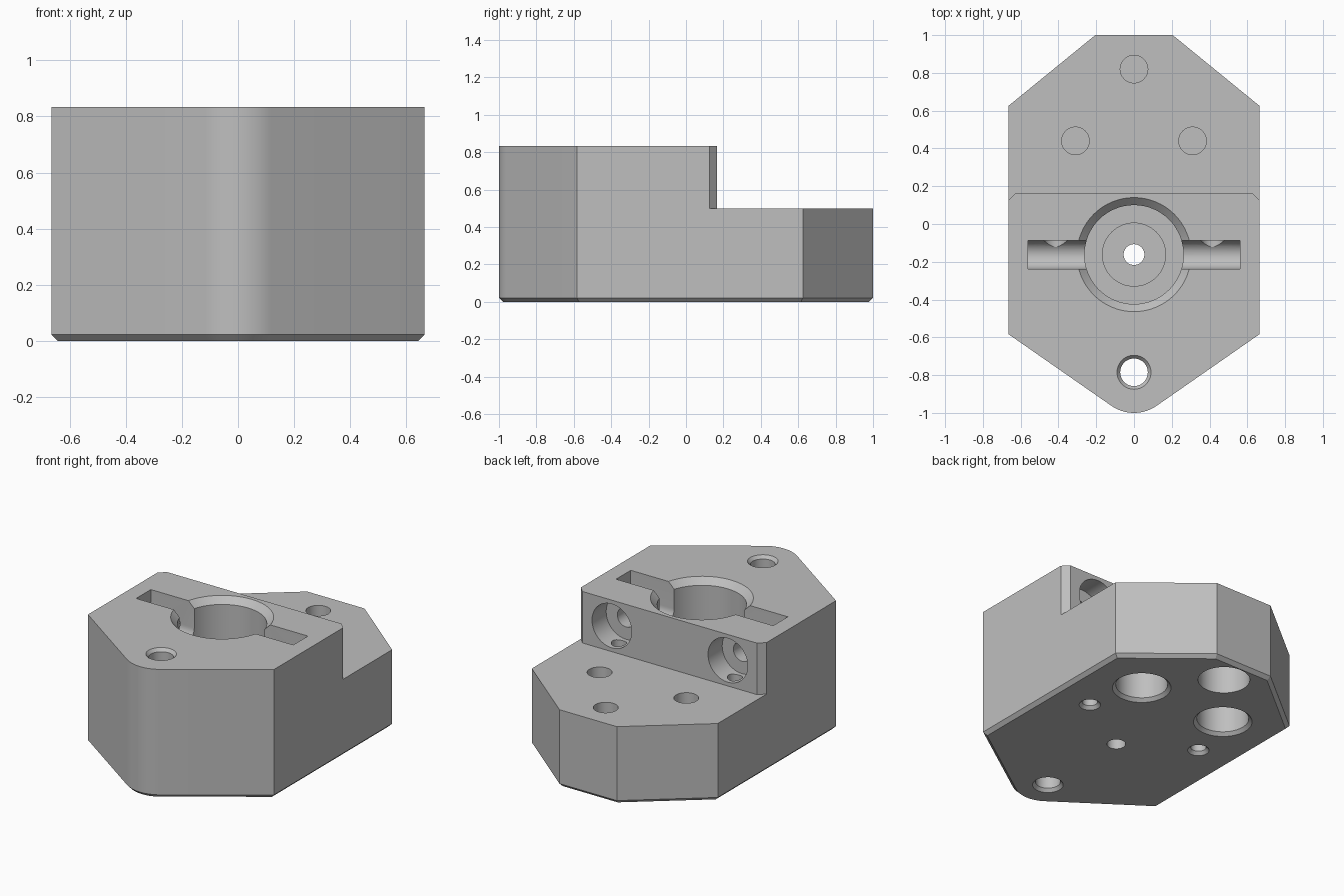
import bpy, bmesh
from math import sin, cos, pi, radians
from mathutils import Matrix

cube = bpy.data.objects.get("Cube")
if cube:
    bpy.data.objects.remove(cube)

grey = bpy.data.materials.new("plain grey")
grey.use_nodes = True
grey.diffuse_color = (0.52, 0.52, 0.52, 1)
grey.node_tree.nodes["Principled BSDF"].inputs["Base Color"].default_value = grey.diffuse_color

TOP, STEP, WALL = 0.833, 0.5, 0.165
SCREW_Z = (TOP + STEP) / 2
OVER = 0.1  # how far cutters stick out of the block


def make_object(name, bm, matrix):
    bmesh.ops.recalc_face_normals(bm, faces=bm.faces)
    mesh = bpy.data.meshes.new(name)
    bm.to_mesh(mesh)
    bm.free()
    mesh.materials.append(grey)
    mesh.transform(matrix)
    obj = bpy.data.objects.new(name, mesh)
    bpy.context.collection.objects.link(obj)
    return obj


def prism(name, outline, low, high, matrix=Matrix(), chamfer=0):
    bm = bmesh.new()
    base = bm.faces.new([bm.verts.new((x, y, low)) for x, y in outline])
    moved = bmesh.ops.extrude_face_region(bm, geom=[base], use_keep_orig=True)["geom"]
    bmesh.ops.translate(bm, vec=(0, 0, high - low),
                        verts=[g for g in moved if isinstance(g, bmesh.types.BMVert)])
    bmesh.ops.recalc_face_normals(bm, faces=bm.faces)
    if chamfer:
        bmesh.ops.bevel(bm, geom=list(base.edges), offset=chamfer,
                        segments=1, affect='EDGES')
    return make_object(name, bm, matrix)


def turned(name, profile, matrix, sides=64):
    """Solid of revolution about local z from (radius, height) points."""
    bm = bmesh.new()
    rings = [[bm.verts.new((r * cos(2 * pi * i / sides), r * sin(2 * pi * i / sides), z))
              for i in range(sides)] for r, z in profile]
    for a, b in zip(rings, rings[1:]):
        for i in range(sides):
            j = (i + 1) % sides
            bm.faces.new((a[i], a[j], b[j], b[i]))
    bm.faces.new(rings[0])
    bm.faces.new(rings[-1])
    return make_object(name, bm, matrix)


def at(x, y, z=0):
    return Matrix.Translation((x, y, z))


# Block: pointed front with a rounded nose, tapered back, chamfered foot
nose_y, nose_r = -0.79, 0.21
nose = [(nose_r * sin(radians(a)), nose_y - nose_r * cos(radians(a)))
        for a in [-34.4 + 68.8 * i / 16 for i in range(17)]]
outline = nose + [(0.665, -0.583), (0.665, 0.625), (0.205, 1), (-0.205, 1),
                  (-0.665, 0.625), (-0.665, -0.583)]
block = prism("mounting_block", outline, 0, TOP, chamfer=0.022)

cutters = []

# Rear step, leaving chamfered corners on the raised wall
cutters.append(prism("step_cutter", [(-0.7, WALL - 0.075), (-0.625, WALL), (0.625, WALL),
                                     (0.7, WALL - 0.075), (0.7, 1.1), (-0.7, 1.1)], STEP, 1))

# Central bore with chamfered rim, recessed floor and drain hole
cutters.append(turned("bore_cutter", [
    (0.055, -OVER), (0.055, 0.17), (0.167, 0.17), (0.167, 0.25), (0.262, 0.25),
    (0.262, TOP - 0.04), (0.302, TOP), (0.302, TOP + OVER)], at(0, -0.162)))

# Round-bottomed cross slot
slot_r = 0.075
channel = [(-0.163 - slot_r * cos(pi * i / 24), SCREW_Z - slot_r * sin(pi * i / 24))
           for i in range(25)]
channel += [(-0.163 + slot_r, 1), (-0.163 - slot_r, 1)]
along_x = Matrix(((0, 0, 1, 0), (1, 0, 0, 0), (0, 1, 0, 0), (0, 0, 0, 1)))
cutters.append(prism("slot_cutter", channel, -0.562, 0.562, along_x))

# Nose through hole, chamfered at both ends
cutters.append(turned("nose_hole_cutter", [
    (0.09, -OVER), (0.09, 0), (0.073, 0.02), (0.073, TOP - 0.02),
    (0.09, TOP), (0.09, TOP + OVER)], at(0, nose_y + 0.005)))

# Rear screw holes: blind from above, wide pockets from below
for x, y, rim in ((0, 0.82, 0.152), (0.31, 0.44, 0.172), (-0.31, 0.44, 0.172)):
    cutters.append(turned("rear_hole_cutter", [(0.073, 0.28), (0.073, STEP + OVER)], at(x, y)))
    cutters.append(turned("rear_pocket_cutter", [
        (rim, -OVER), (rim, 0), (0.152, 0.02), (0.152, 0.26)], at(x, y)))

# Wall screw holes reaching the slot, each with a vertical drain hole
for side in (-1, 1):
    x = side * 0.415
    cutters.append(turned("wall_hole_cutter", [
        (0.062, -0.16), (0.062, 0.02), (0.142, 0.02), (0.142, WALL + OVER)],
        at(x, 0, SCREW_Z) @ Matrix.Rotation(-pi / 2, 4, 'X')))
    cutters.append(turned("drain_cutter", [
        (0.063, -OVER), (0.063, 0), (0.045, 0.02), (0.045, SCREW_Z)], at(x, 0.092)))

# Carve the block and discard the cutters
bpy.ops.object.select_all(action='DESELECT')
bpy.context.view_layer.objects.active = block
block.select_set(True)
for cutter in cutters:
    cutter.hide_render = True
    mod = block.modifiers.new("cut", 'BOOLEAN')
    mod.operation, mod.solver, mod.object = 'DIFFERENCE', 'EXACT', cutter
    bpy.ops.object.modifier_apply(modifier=mod.name)
    bpy.data.objects.remove(cutter)

bpy.ops.object.shade_smooth_by_angle(angle=radians(25))
